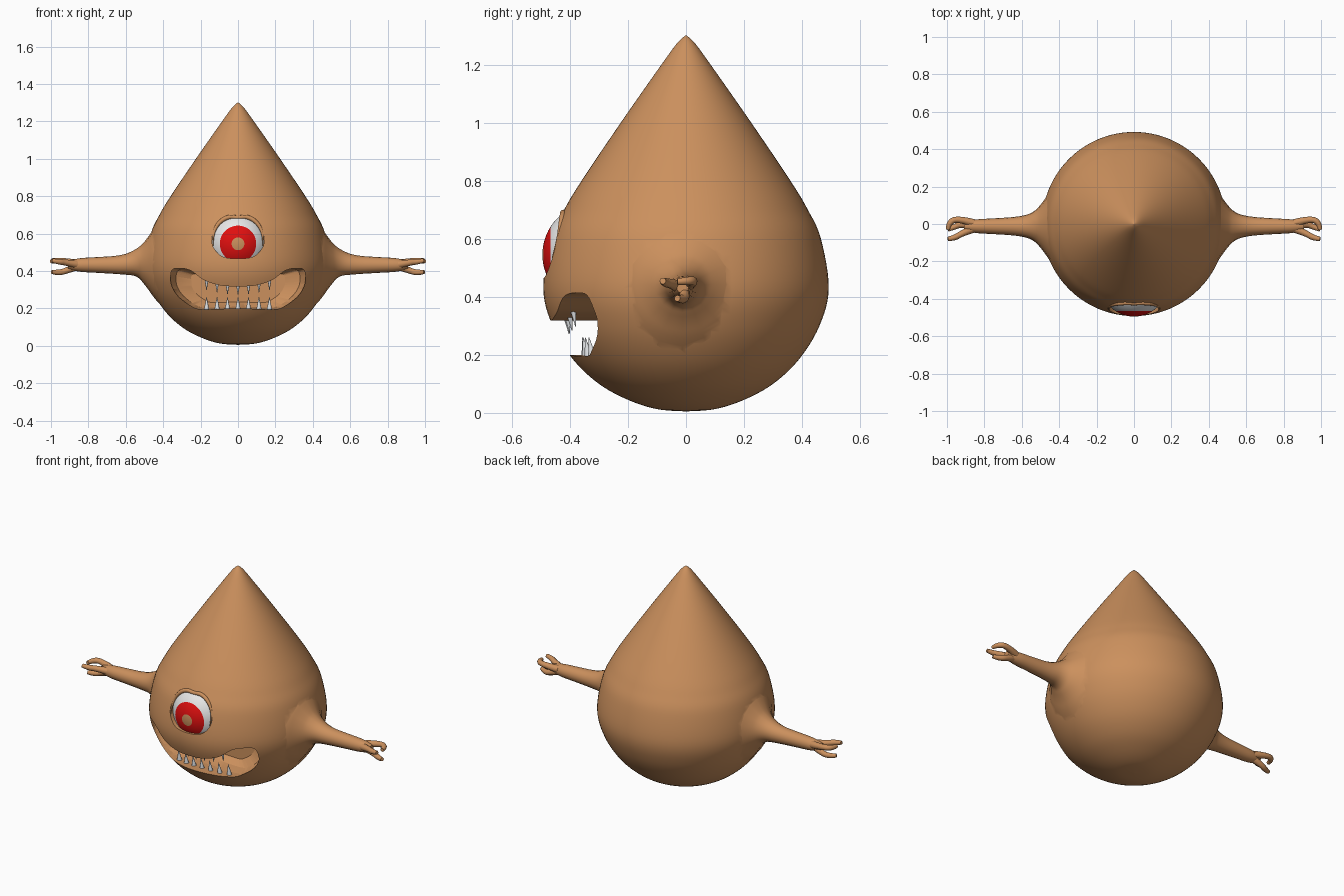
import bpy, bmesh, math
from mathutils import Vector, Matrix

if "Cube" in bpy.data.objects:
    bpy.data.objects.remove(bpy.data.objects["Cube"], do_unlink=True)


def material(name, r, g, b):
    m = bpy.data.materials.new(name)
    m.use_nodes = True
    m.diffuse_color = (r, g, b, 1)
    m.node_tree.nodes["Principled BSDF"].inputs["Base Color"].default_value = (r, g, b, 1)
    return m


SKIN = material("tan skin", 0.60, 0.28, 0.11)
RED = material("red iris", 0.75, 0.005, 0.005)
WHITE = material("eye white", 0.80, 0.80, 0.80)
TOOTH = material("tooth white", 0.78, 0.80, 0.82)


def finish(bm, name, *mats):
    bmesh.ops.recalc_face_normals(bm, faces=bm.faces)
    mesh = bpy.data.meshes.new(name)
    bm.to_mesh(mesh)
    bm.free()
    ob = bpy.data.objects.new(name, mesh)
    bpy.context.collection.objects.link(ob)
    for m in mats:
        mesh.materials.append(m)
    return ob


def select(ob):
    bpy.ops.object.select_all(action='DESELECT')
    ob.select_set(True)
    bpy.context.view_layer.objects.active = ob


def shade(ob, angle=40):
    select(ob)
    bpy.ops.object.shade_smooth_by_angle(angle=math.radians(angle))


def smooth_path(points, steps, closed=False):
    """Catmull-Rom curve through 2D points."""
    p = [Vector(q) for q in points]
    p = [p[-1]] + p + p[:2] if closed else [p[0]] + p + [p[-1]]
    out = []
    for a, b, c, d in zip(p, p[1:], p[2:], p[3:]):
        for i in range(steps):
            t = i / steps
            out.append(0.5 * (2 * b + (c - a) * t + (2 * a - 5 * b + 4 * c - d) * t * t
                              + (3 * b - a - 3 * c + d) * t ** 3))
    return out if closed else out + [p[-1]]


def tube(name, points, radii, sides=3):
    """Smooth round tube with a radius at each point."""
    curve = bpy.data.curves.new(name, 'CURVE')
    curve.dimensions = '3D'
    curve.bevel_depth = 1
    curve.bevel_resolution = sides
    curve.use_fill_caps = True
    s = curve.splines.new('NURBS')
    s.points.add(len(points) - 1)
    for pt, co, r in zip(s.points, points, radii):
        pt.co = (*co, 1)
        pt.radius = r
    s.use_endpoint_u = True
    s.order_u = 3
    s.resolution_u = 6
    curve.materials.append(SKIN)
    ob = bpy.data.objects.new(name, curve)
    bpy.context.collection.objects.link(ob)
    select(ob)
    bpy.ops.object.convert(target='MESH')
    ob = bpy.context.object
    bm = bmesh.new()
    bm.from_mesh(ob.data)
    bmesh.ops.remove_doubles(bm, verts=bm.verts, dist=1e-5)
    bmesh.ops.recalc_face_normals(bm, faces=bm.faces)
    bm.to_mesh(ob.data)
    bm.free()
    shade(ob, 60)
    return ob


def combine(target, tool, operation):
    mod = target.modifiers.new(operation, 'BOOLEAN')
    mod.operation = operation
    mod.solver = 'EXACT'
    mod.object = tool
    select(target)
    bpy.ops.object.modifier_apply(modifier=mod.name)
    bpy.data.objects.remove(tool, do_unlink=True)


def cutter(name, half, loops):
    """Closed plug from a mirrored outline; loops are (y, scale)."""
    outline = smooth_path(half + [(-x, z) for x, z in half[-2:0:-1]], 5, True)
    mid = sum(outline, Vector((0, 0))) / len(outline)
    bm = bmesh.new()
    rings = []
    for y, s in loops:
        pts = [mid + (q - mid) * s for q in outline]
        rings.append([bm.verts.new((q.x, y, q.y)) for q in pts])
    for a, b in zip(rings, rings[1:]):
        for i in range(len(a)):
            bm.faces.new((a[i - 1], a[i], b[i], b[i - 1]))
    bm.faces.new(rings[0])
    bm.faces.new(rings[-1])
    ob = finish(bm, name, SKIN)
    ob.hide_render = True
    return ob


# Teardrop body
PROFILE = smooth_path([(0, .005), (.1, .013), (.2, .045), (.3, .1), (.39, .185), (.46, .3),
                       (.492, .43), (.465, .6), (.42, .7), (.36, .8), (.225, 1), (.085, 1.2),
                       (.03, 1.275), (0, 1.302)], 6)
bm = bmesh.new()
verts = [bm.verts.new((p.x, 0, p.y)) for p in PROFILE]
edges = [bm.edges.new(e) for e in zip(verts, verts[1:])]
bmesh.ops.spin(bm, geom=verts + edges, axis=(0, 0, 1), cent=(0, 0, 0), steps=96,
               angle=math.tau, use_merge=True)
bmesh.ops.remove_doubles(bm, verts=bm.verts, dist=1e-4)
body = finish(bm, "body", SKIN)


def skin_y(x, z):
    r = min(PROFILE, key=lambda p: abs(p.y - z)).x
    return -math.sqrt(max(r * r - x * x, 0))


# Flared arms joined to the body, with three curled fingers each
ARM = [(.38, .26), (.44, .20), (.49, .125), (.54, .07), (.62, .05), (.75, .042), (.87, .036),
       (.91, .02)]
FINGERS = {
    "front_finger": [(.86, -.025, .435), (.92, -.05, .445), (.96, -.075, .45), (.995, -.08, .455)],
    "back_finger": [(.86, .005, .44), (.94, .03, .455), (.99, .01, .455), (.995, -.03, .452)],
    "thumb": [(.86, -.01, .425), (.92, 0, .40), (.96, -.015, .39), (.995, -.03, .395)],
}
for side, s in (("left", 1), ("right", -1)):
    arm = tube(side + "_arm", [(s * x, -.012, .432 + .01 * (x < .6)) for x, r in ARM],
               [r for x, r in ARM], 6)
    combine(body, arm, 'UNION')
    for name, path in FINGERS.items():
        tube(f"{side}_{name}", [(s * x, y, z) for x, y, z in path], [.022, .016, .016, .011])

# Wide grinning mouth and eye socket
MOUTH = [(0, .318), (.09, .322), (.18, .35), (.255, .403), (.32, .414), (.355, .40), (.357, .33),
         (.32, .265), (.25, .213), (.19, .195), (0, .2)]
SOCKET = [(0, .68), (.05, .688), (.105, .655), (.137, .59), (.133, .53), (.085, .478), (0, .466)]
combine(body, cutter("mouth_cutter", MOUTH, [(-.7, 1), (-.29, 1), (-.23, .92), (-.19, .7)]),
        'DIFFERENCE')
combine(body, cutter("socket_cutter", SOCKET, [(-.7, 1), (-.36, 1)]), 'DIFFERENCE')
shade(body, 35)

# Upper eyelid
lid = SOCKET[4:0:-1]
lid = [(-x, z) for x, z in lid] + [SOCKET[0]] + lid[::-1]
tube("eyelid", [(x, skin_y(x, z) + .004, z + .004) for x, z in lid],
     [.002, .006, .011, .012, .011, .012, .011, .006, .002])

# Eyeball: pupil and iris are coloured by angle from the gaze
bm = bmesh.new()
bmesh.ops.create_uvsphere(bm, u_segments=48, v_segments=33, radius=.18)
bmesh.ops.rotate(bm, verts=bm.verts, matrix=Matrix.Rotation(math.pi / 2, 3, 'X'))
for f in bm.faces:
    angle = math.degrees(f.calc_center_median().angle(Vector((0, -1, 0))))
    f.material_index = 2 if angle < 10.9 else 1 if angle < 32.7 else 0
bmesh.ops.translate(bm, verts=bm.verts, vec=(0, -.315, .545))
shade(finish(bm, "eyeball", WHITE, RED, SKIN))


# Rows of pointed teeth
def teeth(name, y, base, tip, radius):
    bm = bmesh.new()
    for i in range(-3, 4):
        x = i * .056
        lift = x * x * .9 if tip < base else 0
        h = abs(tip - base)
        cone = bmesh.ops.create_cone(bm, cap_ends=True, segments=12, radius1=radius,
                                     radius2=.001, depth=h)["verts"]
        for v in cone:
            t = v.co.z / h + .5
            v.co.x += x
            v.co.y += y + x * x * .8 + .012 * t * (1 if tip < base else -1)
            v.co.z = base + (tip - base) * t + lift
    shade(finish(bm, name, TOOTH))


teeth("upper_teeth", -.415, .35, .272, .014)
teeth("lower_teeth", -.345, .19, .26, .015)
